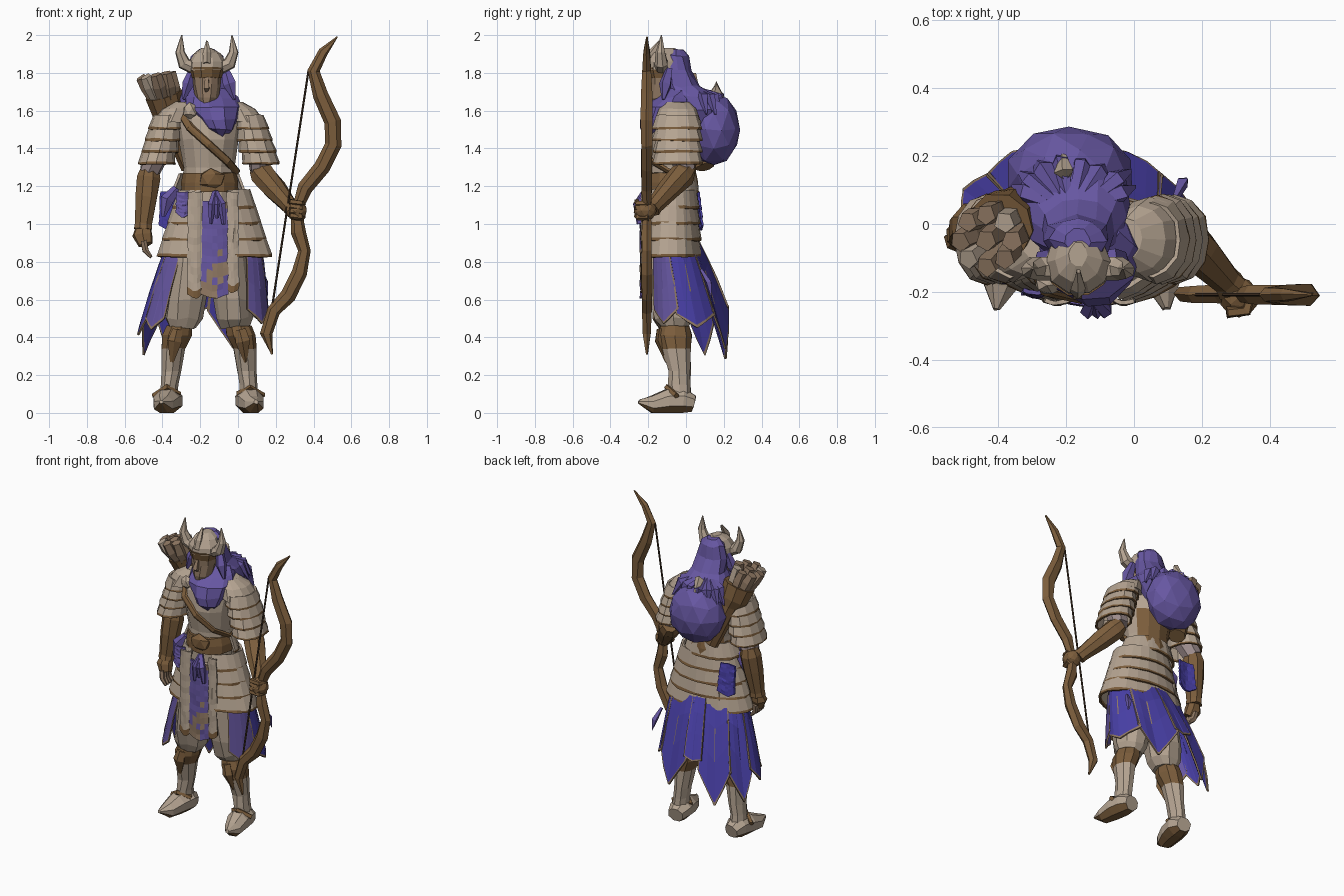
import bpy, bmesh, math, random
from mathutils import Vector, Matrix

random.seed(4)
BODY_X = -0.155          # the body stands beside the centre, the bow fills the other side

cube = bpy.data.objects.get("Cube")
if cube:
    bpy.data.objects.remove(cube, do_unlink=True)


def material(name, r, g, b):
    m = bpy.data.materials.new(name)
    m.use_nodes = True
    m.diffuse_color = (r, g, b, 1)
    m.node_tree.nodes["Principled BSDF"].inputs["Base Color"].default_value = (r, g, b, 1)
    return m


beige = material("beige armour", .46, .37, .285)
tan = material("tan cloth", .28, .19, .125)
lilac = material("pale lilac sleeve", .33, .26, .26)
brown = material("brown leather", .2, .11, .045)
dark = material("dark string", .06, .035, .02)
purple = material("purple cloth", .135, .095, .36)
blue = material("blue cloth", .065, .05, .38)


def finish(name, bm, mats, pick=None, jitter=.003, thick=0):
    """Turn a bmesh into a flat-shaded object; pick chooses a slot from a face centre."""
    for v in bm.verts:
        v.co += Vector([random.uniform(-jitter, jitter) for _ in range(3)])
        v.co.z = max(v.co.z, 0)
    bmesh.ops.recalc_face_normals(bm, faces=bm.faces)
    if pick:
        for f in bm.faces:
            f.material_index = pick(f.calc_center_median())
    me = bpy.data.meshes.new(name)
    bm.to_mesh(me)
    bm.free()
    for m in mats:
        me.materials.append(m)
    ob = bpy.data.objects.new(name, me)
    ob.location.x = BODY_X
    bpy.context.collection.objects.link(ob)
    if thick:
        mod = ob.modifiers.new("thickness", "SOLIDIFY")
        mod.thickness = thick
        mod.offset = 0
    return ob


def skin_rows(bm, rows, closed, caps):
    """Bridge rows of points with quads."""
    rows = [[bm.verts.new(p) for p in row] for row in rows]
    n = len(rows[0])
    for a, b in zip(rows, rows[1:]):
        for i in range(n if closed else n - 1):
            j = (i + 1) % n
            bm.faces.new((a[i], a[j], b[j], b[i]))
    if caps:
        bm.faces.new(rows[0])
        bm.faces.new(rows[-1])


def loft(name, rings, mats, n=12, arc=None, thick=0, **kw):
    """Level elliptical rings (x, y, z, rx, ry); arc in degrees leaves the shell open."""
    a0, a1 = [math.radians(a) for a in arc or (0, 360)]
    count = n + 1 if arc else n
    rows = [[(x + rx * math.cos(a0 + (a1 - a0) * i / n), y + ry * math.sin(a0 + (a1 - a0) * i / n), z)
             for i in range(count)] for x, y, z, rx, ry in rings]
    bm = bmesh.new()
    skin_rows(bm, rows, not arc, not thick)
    return finish(name, bm, mats, thick=thick, **kw)


def tube(name, path, radii, mats, n=7, flat=1, ref=(0, 1, 0), **kw):
    """Round section swept along a path; flat squeezes it along ref."""
    pts, rows = [Vector(p) for p in path], []
    for i, p in enumerate(pts):
        t = (pts[min(i + 1, len(pts) - 1)] - pts[max(i - 1, 0)]).normalized()
        u = Vector(ref) - t * t.dot(Vector(ref))
        u.normalize()
        v = t.cross(u)
        turns = [math.tau * (k + .5) / n for k in range(n)]
        rows.append([p + radii[i] * (u * math.cos(a) * flat + v * math.sin(a)) for a in turns])
    bm = bmesh.new()
    skin_rows(bm, rows, True, True)
    return finish(name, bm, mats, **kw)


def ball(name, loc, size, mat, level=2, jitter=.004):
    bm = bmesh.new()
    bmesh.ops.create_icosphere(bm, subdivisions=level, radius=1,
                               matrix=Matrix.Translation(loc) @ Matrix.Diagonal((*size, 1)))
    return finish(name, bm, [mat], jitter=jitter)


def flap(name, x, y, w, top, bottom, mats, pick=None, lean=0):
    """Hanging cloth strip with a pointed end."""
    bm, rows = bmesh.new(), []
    for i in range(15):
        t = i / 14
        rows.append([(x + w * u * (1 + .15 * t), y + lean * t + .012 * abs(u), top + (bottom - top) * t
                      - .03 * t * (1 - abs(u))) for u in (-1, -.6, -.2, .2, .6, 1)])
    skin_rows(bm, rows, False, False)
    finish(name, bm, mats, pick=pick, thick=.012)


def skirt_panel(k, a0, a1, edge, tip, flare, cloth):
    """Flaring skirt panel with a pointed hem, a thin trim and a short centre seam."""
    us, vs, rows = (0, .04, .27, .485, .515, .73, .96, 1), (0, .3, .6, .97, 1), []
    for v in vs:
        row = []
        for u in us:
            a, peak = math.radians(a0 + (a1 - a0) * u), 1 - abs(2 * u - 1)
            g = v ** .85 * (1 + (flare - 1) * peak)
            fold = 1 - .04 * v * (1 - peak)
            row.append((.03 - .05 * v + (.235 + .11 * g) * math.cos(a) * fold,
                        -.07 + .07 * v + (.125 + .11 * g) * math.sin(a) * fold,
                        .93 + (edge + (tip - edge) * peak - .93) * v))
        rows.append(row)
    bm = bmesh.new()
    skin_rows(bm, rows, False, False)
    ob = finish("skirt_panel_%d" % k, bm, [cloth, tan], thick=.01, jitter=.002)
    for i, p in enumerate(ob.data.polygons):
        row, col = divmod(i, len(us) - 1)
        seam = col == 3 and row == 1 and a1 - a0 > 38
        p.material_index = int(col in (0, len(us) - 2) or row == len(vs) - 2 or seam)


# Torso, belt and strap
loft("torso", [(0, -.07, 1.1, .14, .12), (0, -.07, 1.3, .135, .12), (0, -.072, 1.45, .16, .145),
               (0, -.065, 1.56, .175, .14), (0, -.04, 1.66, .09, .08)], [beige, brown],
     pick=lambda c: int(c.y > 0 and c.z < 1.4))
loft("belt", [(.005, -.075, 1.17, .15, .14), (.005, -.075, 1.22, .152, .14), (.005, -.075, 1.27, .142, .13)], [brown])
ball("belt_buckle", (.015, -.2, 1.235), (.075, .035, .06), brown, 1)
tube("chest_strap", [(-.15, -.1, 1.6), (-.1, -.2, 1.51), (0, -.222, 1.42), (.1, -.18, 1.33),
                     (.15, -.08, 1.27)], [.022] * 5, [brown], flat=.5)
ball("shoulder_clasp", (-.1, -.18, 1.6), (.04, .03, .045), beige, 1)

# Head, helmet and horns
loft("face", [(-.01, -.15, 1.62, .03, .04), (-.01, -.13, 1.67, .06, .07), (-.01, -.115, 1.74, .075, .08),
              (-.01, -.115, 1.82, .08, .08)], [tan], n=10)
tube("nose", [(-.01, -.185, 1.78), (-.01, -.208, 1.72), (-.01, -.185, 1.7)], [.012, .018, .008], [tan], n=4)
loft("eye_mask", [(-.01, -.115, 1.775, .08, .085), (-.01, -.12, 1.83, .094, .094)], [brown], n=10)
loft("helmet", [(-.01, -.115, 1.815, .1, .094), (-.01, -.115, 1.86, .097, .088),
                (-.01, -.105, 1.905, .07, .068), (-.01, -.09, 1.93, .03, .035)], [beige], n=10)
tube("helmet_crest", [(-.01, -.2, 1.85), (-.01, -.185, 1.9), (-.01, -.14, 1.97)], [.022, .022, .006], [beige], n=5)
for s, side in ((-1, "right"), (1, "left")):
    tube(side + "_horn", [(s * .075 - .01, -.13, 1.83), (s * .12 - .01, -.13, 1.85), (s * .142 - .01, -.135, 1.91),
                          (s * .133 - .01, -.13, 2)], [.036, .036, .026, .003], [beige], jitter=0)
    tube(side + "_hood_lock", [(s * .085, -.09, 1.82), (s * .11, -.11, 1.74), (s * .135, -.12, 1.66)],
         [.02, .036, .008], [purple], n=5)

# Hood, sack of cloth on the back and neck scarf
loft("hood", [(-.01, -.055, 1.922, .04, .04), (-.01, -.045, 1.89, .08, .062), (-.01, -.045, 1.81, .095, .075),
              (-.01, -.02, 1.73, .105, .1), (-.02, .025, 1.68, .15, .14), (-.025, .06, 1.6, .175, .15),
              (-.03, .08, 1.5, .13, .1)], [purple], jitter=.008)
ball("hood_sack", (-.033, .15, 1.5), (.188, .138, .19), purple, 2, .006)
for k in range(8):
    a, r = math.radians(5 + 24 * k), random.uniform(.9, 1.2)
    x, y = math.cos(a) * r, math.sin(a) * r
    tube("hood_fold_%d" % k, [(-.03 + .06 * x, .06 + .02 * y, 1.7), (-.03 + .13 * x, .08 + .09 * y, 1.67),
                              (-.03 + .17 * x, .1 + .1 * y, 1.58)], [.02, .03, .006], [purple], n=5)
tube("hood_tie", [(-.04, .12, 1.68), (-.05, .155, 1.725), (-.05, .2, 1.66)], [.015, .032, .01], [beige], n=5)
loft("scarf", [(0, -.03, 1.71, .105, .08), (.01, -.055, 1.67, .145, .11), (.02, -.085, 1.62, .15, .14),
               (.045, -.11, 1.55, .115, .13), (.055, -.14, 1.5, .08, .1), (.065, -.16, 1.47, .03, .05)],
     [purple], n=11, jitter=.009)

# Shoulder plates and arms
for s, side in ((-1, "right"), (1, "left")):
    loft(side + "_shoulder_cap", [(s * .13, -.045, 1.645, .05, .06), (s * .17, -.045, 1.61, .08, .1),
                                  (s * .2, -.045, 1.54, .1, .125)], [beige])
    for k in range(4):
        x, z, r = s * (.21 + .018 * k), 1.575 - .062 * k, .077 + .001 * k
        loft("%s_shoulder_plate_%d" % (side, k),
             [(x, -.045, z, r, r + .03), (x + s * .012, -.045, z - .062, r + .014, r + .047),
              (x + s * .012, -.045, z - .074, r + .015, r + .048)], [beige, brown],
             thick=.012, pick=lambda c, z=z: int(c.z < z - .064))
elbow = {-1: (-.315, .0, 1.28), 1: (.27, .0, 1.28)}
wrist = {-1: (-.345, -.03, 1.0), 1: (.425, -.165, 1.1)}
for s, side in ((-1, "right"), (1, "left")):
    e, w = Vector(elbow[s]), Vector(wrist[s])
    tube(side + "_upper_arm", [(s * .22, -.04, 1.52), (s * .27, -.03, 1.38), e], [.07, .068, .056], [lilac])
    tube(side + "_gauntlet", [e + (e - w) * .06, e.lerp(w, .12), e.lerp(w, .5), w, w + (w - e) * .1],
         [.05, .068, .062, .046, .05], [brown], n=8)
tube("right_hand", [(-.345, -.03, 1.0), (-.35, -.045, .94), (-.335, -.06, .89)], [.035, .054, .04], [brown], flat=.8)
for k in range(4):
    y = -.015 - .025 * k
    tube("right_finger_%d" % k, [(-.345, y, .91), (-.335, y - .01, .86), (-.305, y - .01, .825)],
         [.018, .016, .008], [tan], n=5)
ball("left_hand", (.465, -.215, 1.07), (.055, .06, .055), brown)
for k in range(4):
    z = 1.035 + .024 * k
    tube("left_finger_%d" % k, [(.5, -.2, z), (.485, -.255, z), (.43, -.26, z + .01)], [.016] * 3, [brown],
         n=5, ref=(0, 0, 1))

# Hip plates wrap from the front opening round the back; the top one covers the back only
for k in range(5):
    z, r = 1.265 - .085 * k, .155 + .028 * k
    x = .03 * min(k, 1)
    loft("hip_plate_%d" % k,
         [(x, -.08, z, r, .125 + .005 * k), (x, -.08, z - .085, r + .03, .14 + .005 * k),
          (x, -.08, z - .1, r + .032, .142 + .005 * k)], [beige, brown], n=20,
         arc=(-68, 248) if k else (0, 180), thick=.014, pick=lambda c, z=z: int(c.z < z - .086))

# Front cloths and hip flaps
flap("front_cloth", .032, -.24, .063, 1.12, .63, [purple, tan],
     lambda c: int(random.random() < (.55 if c.z < .85 else .06)))
for name, x, w, low in (("right", -.07, .038, .63), ("left", .125, .03, .66)):
    flap("front_panel_" + name, x, -.235, w, 1.17, low, [beige, brown], lambda c, low=low: int(c.z < low + .02))
for k in range(3):
    tube("sash_end_%d" % k, [(.035, -.22, 1.17), (.02 + .025 * k, -.255, 1.1), (.01 + .035 * k, -.25, 1.0 + .03 * (k % 2))],
         [.015, .024, .01], [purple], n=5)
flap("right_hip_cloth", -.2, .055, .055, 1.17, .99, [blue], lean=.02)
flap("right_front_cloth", -.135, -.205, .035, 1.17, 1.06, [purple], lean=-.01)
tube("right_hip_knot", [(-.17, -.08, 1.19), (-.22, -.09, 1.13), (-.24, -.1, 1.04)], [.02, .035, .012], [purple], n=5)
tube("left_cloth_scrap", [(.28, .08, .76), (.3, .12, .69), (.31, .135, .62)], [.01, .018, .004], [purple], n=4)

# Skirt
for k, panel in enumerate([(-48, -10, .55, .47, 1, purple), (-13, 42, .52, .45, 1, blue), (38, 88, .54, .33, 1, blue),
                           (84, 106, .56, .54, .9, blue), (101, 141, .5, .28, 1.1, blue), (138, 174, .48, .3, 1.1, blue),
                           (170, 202, .5, .41, 1.1, blue), (199, 230, .5, .44, 1, purple)]):
    skirt_panel(k, *panel)

# Legs and boots
for s, side in ((-1, "right"), (1, "left")):
    loft(side + "_trouser", [(s * .14, -.06, .45, .07, .075), (s * .135, -.065, .5, .1, .1), (s * .125, -.07, .6, .105, .125),
                             (s * .1, -.075, .8, .11, .13), (s * .09, -.07, 1.0, .1, .12)], [beige], n=10, jitter=.008)
    loft(side + "_shin", [(s * .215, -.03, .07, .052, .06), (s * .21, -.035, .15, .048, .06), (s * .2, -.035, .22, .052, .06),
                          (s * .19, -.05, .34, .064, .078), (s * .17, -.058, .41, .08, .09), (s * .155, -.058, .46, .07, .08)],
         [beige, brown], n=9, pick=lambda c: int(c.z > .36))
    tube(side + "_knee_guard", [(s * .165, -.135, .44), (s * .18, -.14, .38), (s * .195, -.105, .27)],
         [.03, .04, .008], [brown], n=5, flat=.6)
    tube(side + "_boot", [(s * .205, .04, .05), (s * .21, -.02, .065), (s * .225, -.1, .06), (s * .24, -.18, .042),
                          (s * .25, -.25, .058)], [.05, .074, .072, .055, .012], [beige, brown], n=8, flat=.95,
         ref=(0, 0, 1), pick=lambda c: int(c.z < .035))
    tube(side + "_boot_strap", [(s * .155, -.05, .1), (s * .222, -.1, .135), (s * .29, -.05, .09)], [.016] * 3, [brown], n=5)

# Quiver and its arrows
tube("quiver", [(-.1, .1, 1.3), (-.2, .04, 1.56), (-.215, .02, 1.6), (-.24, -.005, 1.69)],
     [.05, .065, .09, .1], [brown], n=9)
for k in range(9):
    a = math.tau * k / 8
    r = .07 if k < 8 else 0
    dx, dy = r * math.cos(a), r * math.sin(a)
    tube("arrow_%d" % k, [(-.24 + dx * .8, -.01 + dy * .8, 1.66), (-.26 + dx, -.035 + dy, 1.73),
                          (-.28 + dx * 1.1, -.05 + dy * 1.1, 1.79 + dx * .2)], [.03, .036, .032],
         [(tan, beige)[k % 4 == 1]], n=5)

# Bow and string
BOW_Y = -.208
bow = [(.68, 1.99), (.605, 1.91), (.553, 1.81), (.59, 1.68), (.655, 1.54), (.66, 1.42), (.6, 1.3), (.51, 1.19),
       (.465, 1.07), (.475, .96), (.505, .86), (.48, .74), (.42, .62), (.345, .54), (.305, .42), (.335, .31)]
size = [.004, .026, .032, .04, .044, .042, .042, .038, .027, .04, .034, .04, .04, .036, .032, .005]
tube("bow", [(x, BOW_Y, z) for x, z in bow], size, [brown], n=6, flat=.8)
tube("bow_string", [(.528, BOW_Y, 1.81), (.32, BOW_Y, .46)], [.006] * 2, [dark], n=5, jitter=0)
